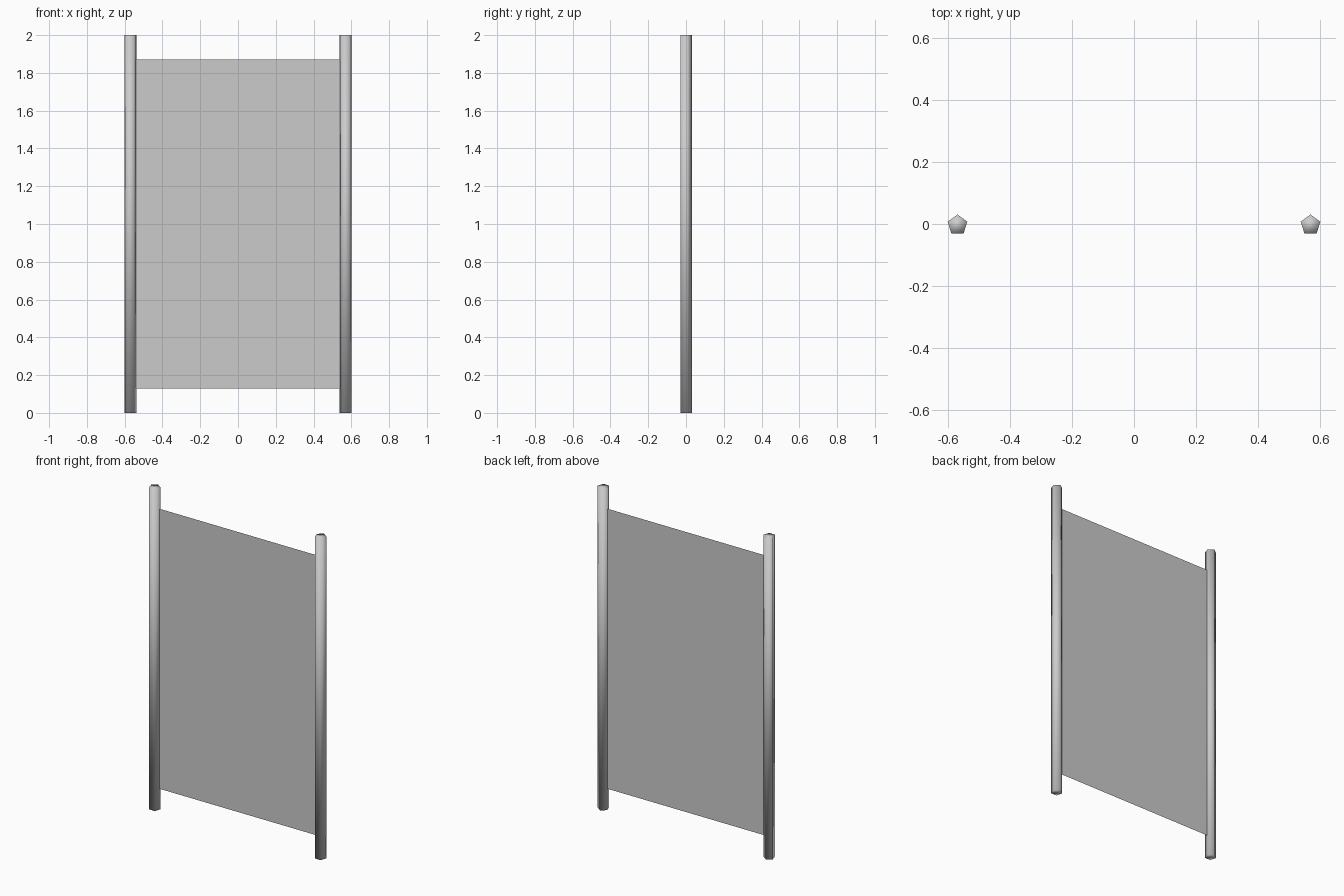
import bpy

if "Cube" in bpy.data.objects:
    bpy.data.objects.remove(bpy.data.objects["Cube"])

HEIGHT = 2.0
RADIUS = 0.0335
POST_X = 0.57
POST_Y = -0.003


def add_post(name, x):
    # five-sided pole, point towards the back, softly shaded
    bpy.ops.mesh.primitive_cylinder_add(vertices=5, radius=RADIUS, depth=HEIGHT,
                                        location=(x, POST_Y, HEIGHT / 2))
    post = bpy.context.object
    post.name = name
    bpy.ops.object.shade_smooth()
    return post


# upright posts
for name, side in (("left_post", -1), ("right_post", 1)):
    add_post(name, side * POST_X)

# thin sheet stretched between the posts
half_w, z0, z1 = POST_X, 0.13, 1.87
mesh = bpy.data.meshes.new("panel")
mesh.from_pydata([(-half_w, 0, z0), (half_w, 0, z0), (half_w, 0, z1), (-half_w, 0, z1)],
                 [], [(0, 1, 2, 3)])
panel = bpy.data.objects.new("panel", mesh)
bpy.context.collection.objects.link(panel)
